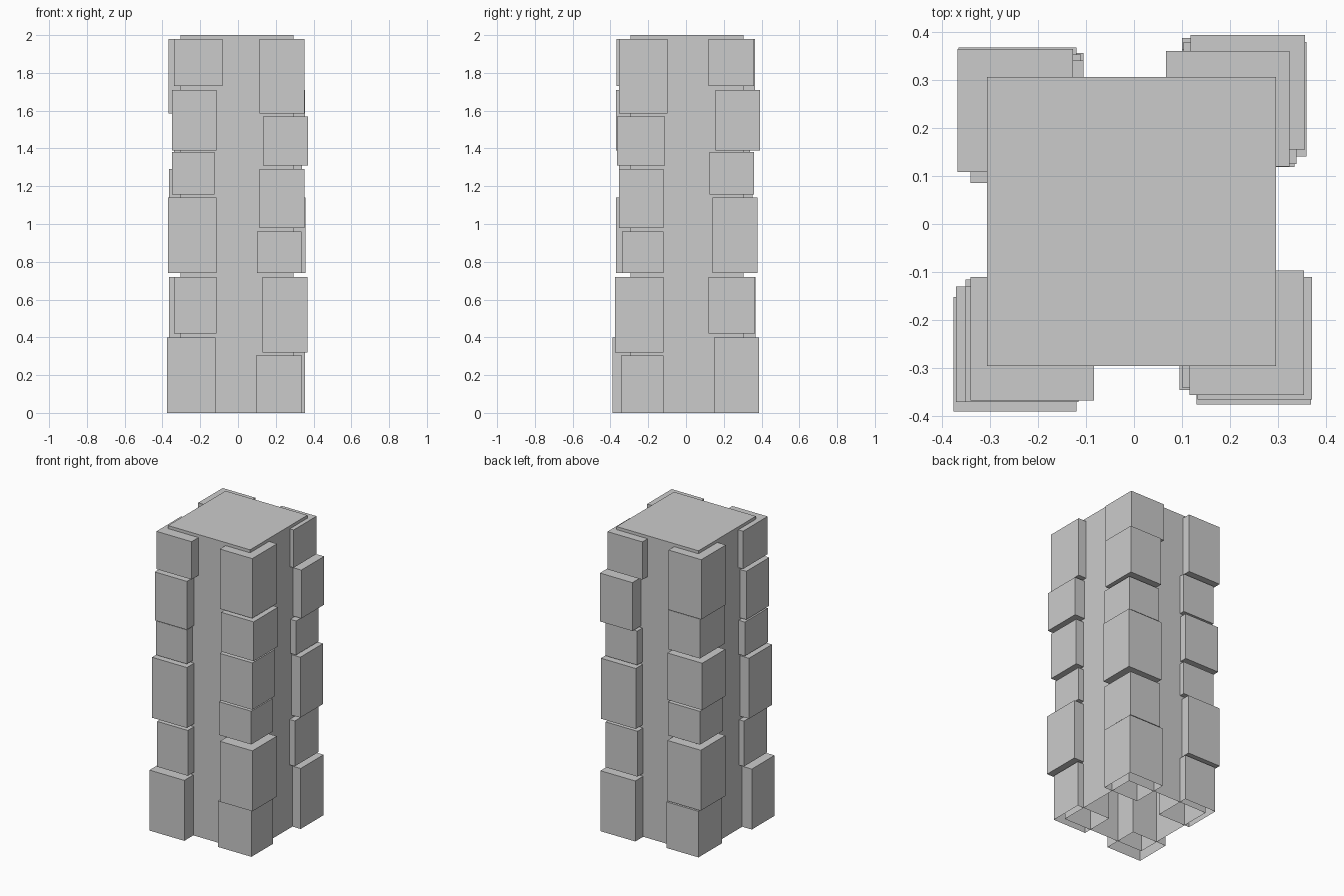
import bpy, bmesh
from mathutils import Vector


def box(name, x, y, z):
    """Box from ranges; parts standing on the ground are left open underneath."""
    bm = bmesh.new()
    bmesh.ops.create_cube(bm, size=1)
    for v in bm.verts:
        v.co = Vector([r[0] if c < 0 else r[1] for c, r in zip(v.co, (x, y, z))])
    if z[0] == 0:
        bottom = [f for f in bm.faces if f.normal.z < -0.5 or all(v.co.z == 0 for v in f.verts)]
        bmesh.ops.delete(bm, geom=bottom, context='FACES_ONLY')
    me = bpy.data.meshes.new(name)
    bm.to_mesh(me)
    bm.free()
    bpy.context.collection.objects.link(bpy.data.objects.new(name, me))


# Square pillar core
box("pillar_core", (-0.305, 0.295), (-0.295, 0.305), (0, 2))

# Course heights: diagonal corners share the same stacking
long_first = [(0, .40), (.42, .72), (.74, 1.14), (1.155, 1.38), (1.39, 1.71), (1.73, 1.98)]
short_first = [(0, .305), (.32, .72), (.74, .96), (.98, 1.29), (1.31, 1.57), (1.585, 1.98)]

# Corner stones, bottom to top: x min, x max, y min, y max
corners = {
    "front_left_stone": (long_first, [
        (-.375, -.12, -.39, -.152), (-.34, -.115, -.36, -.12), (-.37, -.115, -.37, -.13),
        (-.35, -.125, -.355, -.115), (-.35, -.115, -.37, -.13), (-.34, -.083, -.367, -.11)]),
    "front_right_stone": (short_first, [
        (.095, .34, -.345, -.12), (.13, .368, -.375, -.12), (.10, .335, -.34, -.12),
        (.115, .353, -.355, -.12), (.132, .37, -.365, -.11), (.115, .353, -.355, -.097)]),
    "back_right_stone": (long_first, [
        (.10, .355, .148, .387), (.10, .333, .118, .364), (.103, .358, .14, .378),
        (.105, .338, .125, .36), (.117, .355, .155, .393), (.067, .323, .12, .36)]),
    "back_left_stone": (short_first, [
        (-.34, -.105, .11, .355), (-.365, -.12, .11, .367), (-.34, -.105, .10, .34),
        (-.365, -.11, .11, .352), (-.34, -.105, .085, .34), (-.367, -.127, .108, .364)]),
}
for name, (courses, plans) in corners.items():
    for i, (z, (x0, x1, y0, y1)) in enumerate(zip(courses, plans), 1):
        box(f"{name}_{i}", (x0, x1), (y0, y1), z)
